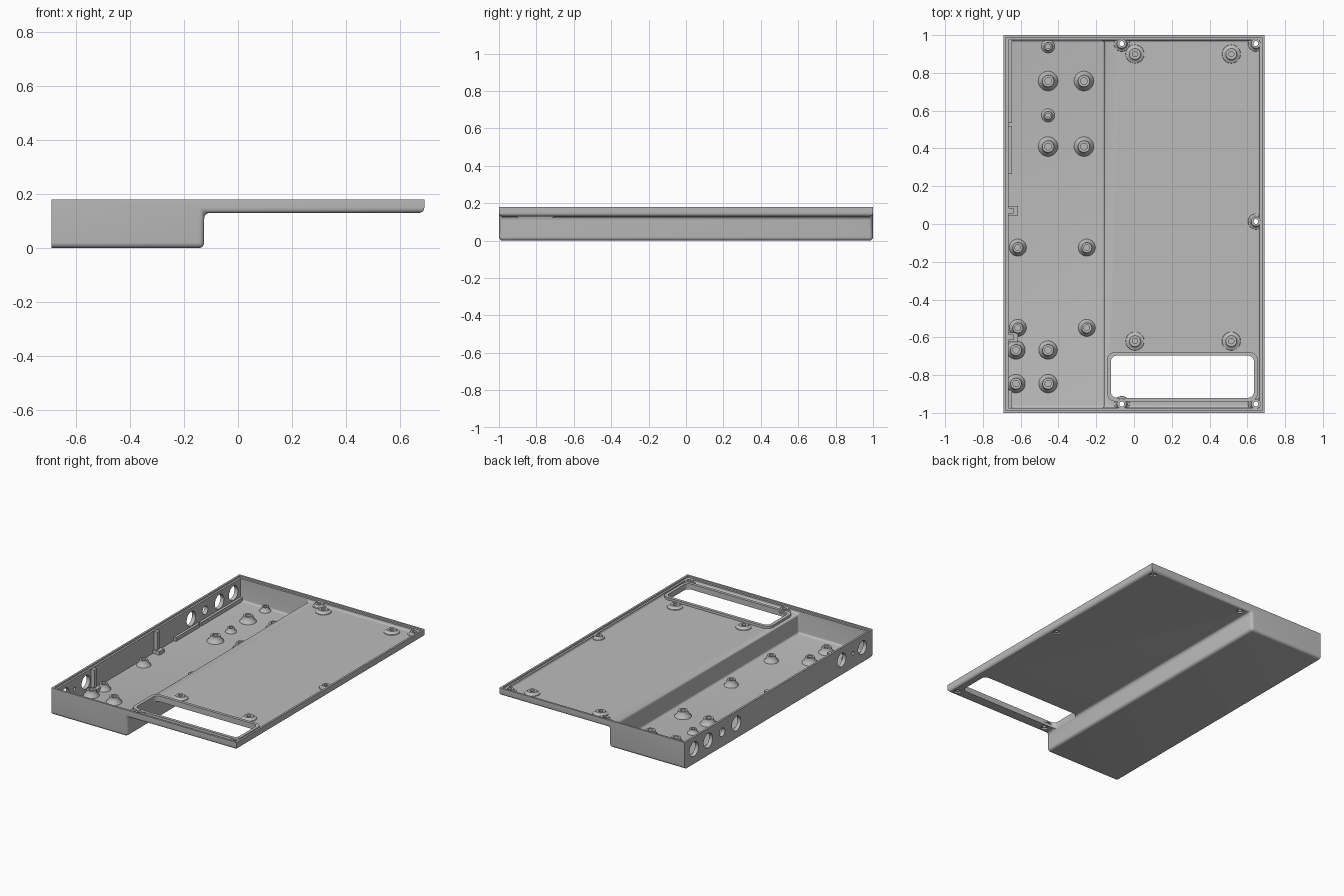
import bpy, bmesh, math
from mathutils import Matrix

cube = bpy.data.objects.get("Cube")
if cube:
    bpy.data.objects.remove(cube, do_unlink=True)

grey = bpy.data.materials.new("plain_grey")
grey.use_nodes = True
grey.diffuse_color = (0.5, 0.5, 0.5, 1)
grey.node_tree.nodes["Principled BSDF"].inputs["Base Color"].default_value = (0.5, 0.5, 0.5, 1)
parts = []


def finish(name, bm, part=True):
    """Turn a bmesh into an object; keep it as a part or use it as a cutter."""
    bmesh.ops.recalc_face_normals(bm, faces=bm.faces[:])
    mesh = bpy.data.meshes.new(name)
    bm.to_mesh(mesh)
    bm.free()
    mesh.materials.append(grey)
    obj = bpy.data.objects.new(name, mesh)
    bpy.context.collection.objects.link(obj)
    obj.hide_render = not part
    if part:
        parts.append(obj)
    return obj


def cut(target, cutter):
    mod = target.modifiers.new("cut", 'BOOLEAN')
    mod.operation = 'DIFFERENCE'
    mod.solver = 'EXACT'
    mod.object = cutter
    bpy.context.view_layer.objects.active = target
    bpy.ops.object.modifier_apply(modifier=mod.name)
    bpy.data.objects.remove(cutter, do_unlink=True)


def stepped_block(name, x0, xs, x1, y, z0, z1, top, radius, part):
    """Block with a deep left side and a shallow right side, rounded below."""
    bm = bmesh.new()
    outline = [(x0, z0), (xs, z0), (xs, z1), (x1, z1), (x1, top), (x0, top)]
    face = bm.faces.new([bm.verts.new((x, -y, z)) for x, z in outline])
    new = bmesh.ops.extrude_face_region(bm, geom=[face])["geom"]
    bmesh.ops.translate(bm, vec=(0, 2 * y, 0),
                        verts=[v for v in new if isinstance(v, bmesh.types.BMVert)])
    bmesh.ops.recalc_face_normals(bm, faces=bm.faces[:])
    edges = [e for e in bm.edges
             if all(v.co.z < top - 0.001 for v in e.verts)
             and not all(v.co.x < x0 + 0.001 for v in e.verts)]
    bmesh.ops.bevel(bm, geom=edges, offset=radius, segments=5, profile=0.5,
                    affect='EDGES', clamp_overlap=True)
    return finish(name, bm, part)


def box(name, x0, x1, y0, y1, z0, z1, radius=0, part=True):
    """Box, optionally with rounded upright edges."""
    bm = bmesh.new()
    bmesh.ops.create_cube(bm, size=1)
    for v in bm.verts:
        v.co = (x1 if v.co.x > 0 else x0, y1 if v.co.y > 0 else y0, z1 if v.co.z > 0 else z0)
    if radius:
        upright = [e for e in bm.edges if abs(e.verts[0].co.z - e.verts[1].co.z) > 0.001]
        bmesh.ops.bevel(bm, geom=upright, offset=radius, segments=5, profile=0.5, affect='EDGES')
    return finish(name, bm, part)


def rod(x, y, z, radius, depth, axis='Z'):
    """Round cutter."""
    bm = bmesh.new()
    turn = Matrix.Rotation(math.pi / 2, 4, 'Y') if axis == 'X' else Matrix()
    bmesh.ops.create_cone(bm, cap_ends=True, segments=32, radius1=radius, radius2=radius,
                          depth=depth, matrix=Matrix.Translation((x, y, z)) @ turn)
    return finish("cutter", bm, False)


def boss(name, x, y, z, radius, height, bore, through=False):
    """Turned stand-off with a flared foot and a central bore."""
    neck = radius * 0.58
    profile = [(radius, -0.002), (radius * 0.96, 0.004), (radius * 0.76, height * 0.35),
               (neck * 1.08, height * 0.7), (neck, height), (bore, height)]
    profile += [(bore, -0.002), (radius, -0.002)] if through else [(bore, 0.006), (0, 0.006)]
    bm = bmesh.new()
    verts = [bm.verts.new((x + r, y, z + h)) for r, h in profile]
    edges = [bm.edges.new(pair) for pair in zip(verts, verts[1:])]
    bmesh.ops.spin(bm, geom=verts + edges, cent=(x, y, z), axis=(0, 0, 1),
                   angle=math.tau, steps=28)
    bmesh.ops.remove_doubles(bm, verts=bm.verts[:], dist=0.0002)
    finish(name, bm)


FLOOR, DECK = 0.02, 0.152

# Stepped tray: hollowed, with a thin lip around the rim
tray = stepped_block("tray", -0.69, -0.125, 0.69, 1, 0, 0.13, 0.18, 0.02, True)
cut(tray, stepped_block("cutter", -0.664, -0.158, 0.664, 0.974, FLOOR, DECK, 0.3, 0.014, False))
cut(tray, box("cutter", -0.677, 0.677, -0.987, 0.987, 0.169, 0.3, part=False))

# Window in the deck with a raised frame
window = (-0.122, 0.635, -0.92, -0.697)
cut(tray, box("cutter", *window, -0.1, 0.3, 0.03, False))
frame = box("window_frame", -0.144, 0.655, -0.94, -0.677, DECK - 0.004, 0.168, 0.045)
cut(frame, box("cutter", *window, -0.1, 0.3, 0.03, False))

# Round connector holes in the left-hand wall
for y, radius in [(0.9, 0.048), (0.75, 0.048), (0.6, 0.028), (0.45, 0.048),
                  (-0.67, 0.045), (-0.79, 0.012), (-0.89, 0.045)]:
    cut(tray, rod(-0.68, y, 0.098, radius, 0.1, 'X'))

# Screw bosses with through holes and countersinks underneath
for x, y in [(-0.065, 0.955), (0.645, 0.955), (0.645, 0.013), (-0.065, -0.953), (0.645, -0.953)]:
    cut(tray, rod(x, y, 0.14, 0.013, 0.2))
    cut(tray, rod(x, y, 0.12, 0.022, 0.04))
    boss("screw_boss", x, y, DECK, 0.042, 0.018, 0.013, True)

# Deck stand-offs
for x in (0.005, 0.515):
    for y in (0.9, -0.62):
        boss("deck_standoff", x, y, DECK, 0.05, 0.018, 0.014)

# Stand-offs in the deep bay, in rectangular groups
groups = [((-0.455, -0.265), (0.757, 0.41), 0.053, 0.04),
          ((-0.615, -0.25), (-0.125, -0.55), 0.046, 0.04),
          ((-0.625, -0.455), (-0.667, -0.845), 0.05, 0.04),
          ((-0.455,), (0.94, 0.575), 0.036, 0.03)]
for xs, ys, radius, height in groups:
    for x in xs:
        for y in ys:
            boss("bay_standoff", x, y, FLOOR, radius, height, radius * 0.33)

# Upright board clips against the wall
for y in (0.07, -0.6):
    box("clip_foot", -0.67, -0.615, y - 0.026, y + 0.026, FLOOR - 0.004, 0.045)
    box("clip_post", -0.67, -0.638, y - 0.014, y + 0.014, FLOOR, 0.165)

# Low ledges along the foot of the wall
for y0, y1 in [(0.265, 0.52), (0.535, 0.975), (-0.975, -0.88)]:
    box("wall_ledge", -0.67, -0.647, y0, y1, FLOOR - 0.004, 0.045)

# Smooth curved surfaces, keep the edges crisp
bpy.ops.object.select_all(action='DESELECT')
for obj in parts:
    obj.select_set(True)
bpy.context.view_layer.objects.active = tray
bpy.ops.object.shade_smooth_by_angle(angle=math.radians(32))
